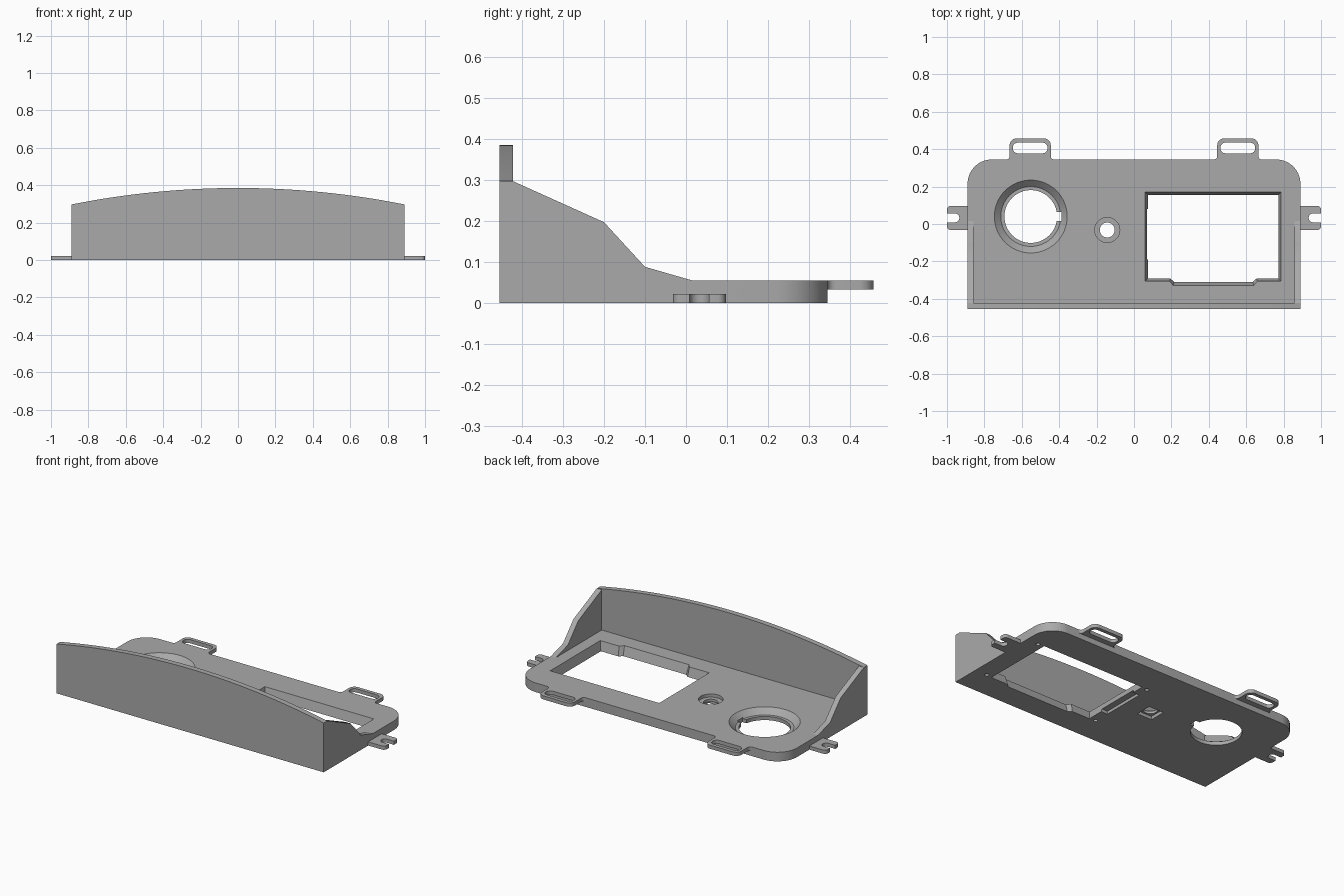
import bpy, bmesh, math
from mathutils import Vector

if "Cube" in bpy.data.objects:
    bpy.data.objects.remove(bpy.data.objects["Cube"])

grey = bpy.data.materials.new("plain grey")
grey.use_nodes = True
grey.diffuse_color = (0.4, 0.4, 0.4, 1)
grey.node_tree.nodes["Principled BSDF"].inputs["Base Color"].default_value = grey.diffuse_color

TOP = 0.055       # upper face of the base plate
HALF = 0.89       # half width of the base plate
FRONT, BACK = -0.455, 0.345
WALL = 0.033


def loft(name, lower, upper):
    """Solid between two matching closed rings of 3D points."""
    bm = bmesh.new()
    a = [bm.verts.new(p) for p in lower]
    b = [bm.verts.new(p) for p in upper]
    bm.faces.new(a)
    bm.faces.new(b)
    for i in range(len(a)):
        j = (i + 1) % len(a)
        bm.faces.new((a[i], a[j], b[j], b[i]))
    bmesh.ops.recalc_face_normals(bm, faces=bm.faces)
    mesh = bpy.data.meshes.new(name)
    bm.to_mesh(mesh)
    bm.free()
    mesh.materials.append(grey)
    obj = bpy.data.objects.new(name, mesh)
    bpy.context.collection.objects.link(obj)
    return obj


def prism(name, pts, z0, z1, upper=None):
    return loft(name, [(x, y, z0) for x, y in pts], [(x, y, z1) for x, y in upper or pts])


def circle(cx, cy, r, n=64):
    return [(cx + r * math.cos(math.tau * i / n), cy + r * math.sin(math.tau * i / n)) for i in range(n)]


def rounded(x0, x1, y0, y1, radii, n=10):
    """Rectangle outline; radii are for front -x, front +x, back +x, back -x."""
    pts = []
    corners = [(x0, y0, 1, 1), (x1, y0, -1, 1), (x1, y1, -1, -1), (x0, y1, 1, -1)]
    for k, ((x, y, sx, sy), r) in enumerate(zip(corners, radii)):
        if r == 0:
            pts.append((x, y))
            continue
        for i in range(n + 1):
            a = math.pi * (1 + k / 2 + i / n / 2)
            pts.append((x + sx * r + r * math.cos(a), y + sy * r + r * math.sin(a)))
    return pts


def box(x0, x1, y0, y1):
    return rounded(x0, x1, y0, y1, (0, 0, 0, 0))


def cut(target, cutters):
    """Subtract each cutter, then remove the helpers."""
    for c in cutters:
        c.hide_render = True
        m = target.modifiers.new("cut", "BOOLEAN")
        m.operation, m.solver, m.object = "DIFFERENCE", "EXACT", c
        bpy.context.view_layer.objects.active = target
        bpy.ops.object.modifier_apply(modifier=m.name)
        bpy.data.objects.remove(c)


parts = []

# Base plate with rounded back corners
plate = prism("base_plate", rounded(-HALF, HALF, FRONT, BACK, (0, 0, 0.13, 0.13), 16), 0, TOP)
parts.append(plate)

# Large round opening: countersink, through hole and key notch
gx, gy = -0.552, 0.04
cutters = [
    prism("countersink", circle(gx, gy, 0.16), 0.022, TOP + 0.005, circle(gx, gy, 0.2)),
    prism("round_hole", circle(gx, gy, 0.141), -0.01, TOP),
    prism("key_notch", box(gx + 0.1, gx + 0.165, gy - 0.025, gy + 0.025), -0.01, TOP),
]

# Small button hole with counterbore and square pocket underneath
bx, by = -0.143, -0.032
cutters += [
    prism("button_counterbore", circle(bx, by, 0.067), 0.036, TOP + 0.01),
    prism("button_hole", circle(bx, by, 0.04), -0.01, TOP),
    prism("button_pocket", box(bx - 0.05, bx + 0.05, by - 0.05, by + 0.05), -0.01, 0.02),
]


# Display window with sloping edges and a front notch
def window(x0, x1, y0, y1, n0, n1, ny):
    return [(x0, y1), (x0, y0), (n0, y0), (n0 + 0.02, ny), (n1 - 0.02, ny), (n1, y0), (x1, y0), (x1, y1)]


cutters.append(prism("window", window(0.075, 0.77, -0.29, 0.155, 0.195, 0.655, -0.308), -0.005, TOP + 0.005,
                     window(0.058, 0.787, -0.307, 0.172, 0.19, 0.66, -0.33)))

# Underside screw holes and relief slot beside the window
for x in (0.035, 0.81):
    for y in (-0.285, 0.15):
        cutters.append(prism("screw_hole", circle(x, y, 0.012, 24), -0.01, 0.03))
cutters.append(prism("relief_slot", box(0.03, 0.1, -0.19, 0.08), -0.01, 0.018))
cut(plate, cutters)

# Front wall with an arched top
rise, edge = 0.088, 0.297
radius = (HALF ** 2 + rise ** 2) / (2 * rise)
steps = 32
arch = [(-HALF, TOP), (HALF, TOP)]
for i in range(steps + 1):
    x = HALF - 2 * HALF * i / steps
    arch.append((x, edge + rise - radius + math.sqrt(radius ** 2 - x * x)))
parts.append(loft("front_wall", [(x, FRONT, z) for x, z in arch], [(x, FRONT + WALL, z) for x, z in arch]))

# Tapering side walls
side = [(FRONT + WALL, TOP), (0.015, TOP), (-0.1, 0.088), (-0.2, 0.197), (FRONT + WALL, edge)]
for s, label in ((1, "left"), (-1, "right")):
    parts.append(loft(label + "_side_wall", [(s * HALF, y, z) for y, z in side],
                      [(s * (HALF - WALL), y, z) for y, z in side]))

    # Side mounting ear with open slot
    ear = prism(label + "_ear", [(s * x, y) for x, y in
                rounded(HALF - 0.02, 1, -0.032, 0.097, (0, 0.02, 0.02, 0))], 0, 0.022)
    slot = prism("ear_slot", [(s * x, y) for x, y in
                 rounded(0.934, 1.05, 0.009, 0.056, (0.023, 0, 0, 0.023))], -0.01, 0.04)
    cut(ear, [slot])
    parts.append(ear)

    # Back mounting lug with long slot and filleted root
    cx = 0.555 * s
    lug = prism(label + "_back_lug", rounded(cx - 0.11, cx + 0.11, BACK - 0.01, 0.457, (0, 0, 0.035, 0.035)),
                0.033, TOP)
    slot = prism("lug_slot", rounded(cx - 0.093, cx + 0.093, 0.378, 0.435, (0.027,) * 4), 0, 0.1)
    cut(lug, [slot])
    parts.append(lug)
    for d in (-1, 1):
        r = 0.018
        root = [(cx + d * 0.11, BACK)]
        for i in range(7):
            a = math.pi / 2 * i / 6
            root.append((cx + d * (0.11 + r - r * math.cos(a)), BACK + r - r * math.sin(a)))
        parts.append(prism(label + "_lug_fillet", root, 0.033, TOP))

# Smooth the curved faces, keep the edges crisp
bpy.ops.object.select_all(action="DESELECT")
for p in parts:
    p.select_set(True)
bpy.context.view_layer.objects.active = plate
bpy.ops.object.shade_smooth_by_angle(angle=math.radians(25))
